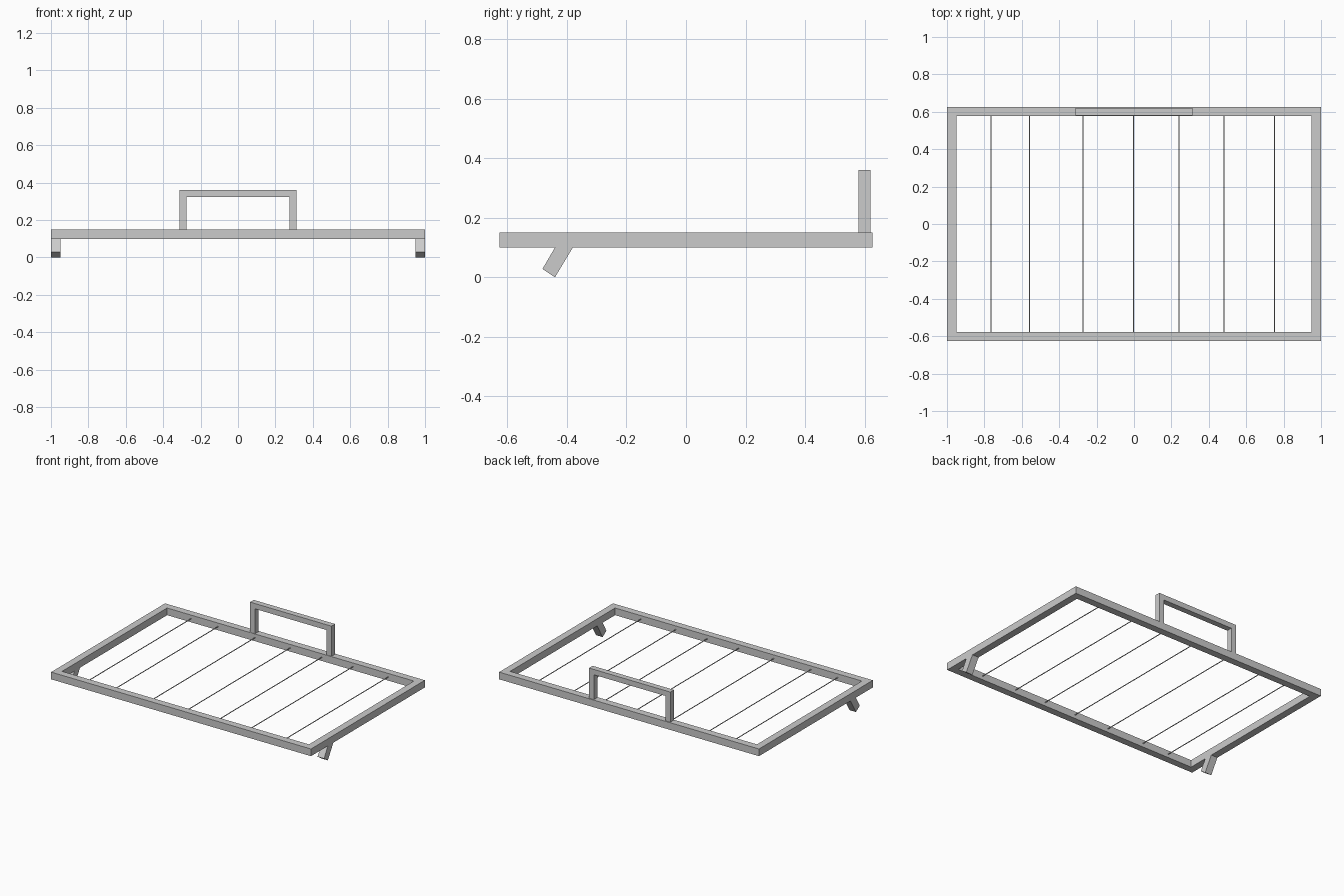
import bpy
import bmesh
from mathutils import Vector

if "Cube" in bpy.data.objects:
    bpy.data.objects.remove(bpy.data.objects["Cube"])


def prism(name, loops, origin, u, v, depth):
    """Extrude matching outlines (one solid, or outer + inner ring) along depth."""
    origin, u, v, depth = map(Vector, (origin, u, v, depth))
    bm = bmesh.new()
    near = [[bm.verts.new(origin + u * a + v * b) for a, b in l] for l in loops]
    far = [[bm.verts.new(p.co + depth) for p in l] for l in near]
    n = len(loops[0])
    for a, b in zip(near, far):
        for i in range(n):
            j = (i + 1) % n
            bm.faces.new((a[i], a[j], b[j], b[i]))
    for cap in (near, far):
        if len(cap) == 1:
            bm.faces.new(cap[0])
        else:
            for i in range(n):
                j = (i + 1) % n
                bm.faces.new((cap[0][i], cap[0][j], cap[1][j], cap[1][i]))
    bmesh.ops.recalc_face_normals(bm, faces=bm.faces)
    mesh = bpy.data.meshes.new(name)
    bm.to_mesh(mesh)
    bm.free()
    obj = bpy.data.objects.new(name, mesh)
    bpy.context.collection.objects.link(obj)
    return obj


def rect(x, y):
    return [(-x, -y), (x, -y), (x, y), (-x, y)]


X, Y, Z = (1, 0, 0), (0, 1, 0), (0, 0, 1)

# Rectangular tray frame
prism("frame", [rect(1, 0.626), rect(0.95, 0.577)], (0, 0, 0.1), X, Y, (0, 0, 0.05))

# Upright handle on the back rail: an upside-down U
handle = [(-0.313, 0.15), (-0.275, 0.15), (-0.275, 0.323), (0.275, 0.323),
          (0.275, 0.15), (0.313, 0.15), (0.313, 0.36), (-0.313, 0.36)]
prism("handle", [handle], (0, 0.58, 0), X, Z, (0, 0.04, 0))

# Slanted feet under the side rails, near the front
foot = [(-0.44, 0.1), (-0.482, 0.028), (-0.44, 0.0), (-0.38, 0.1)]
feet = prism("front_feet", [foot], (0.95, 0, 0), Y, Z, (0.05, 0, 0))
mirror = feet.modifiers.new("mirror", 'MIRROR')
mirror.use_axis[0] = True

# Thin wires strung from front rail to back rail
for i, x in enumerate((-0.765, -0.558, -0.272, -0.003, 0.241, 0.482, 0.752)):
    bpy.ops.mesh.primitive_cylinder_add(vertices=8, radius=0.003, depth=1.16,
                                        location=(x, 0, 0.125),
                                        rotation=(1.5707963, 0, 0))
    bpy.context.object.name = f"wire_{i + 1}"
    bpy.ops.object.shade_smooth_by_angle()
